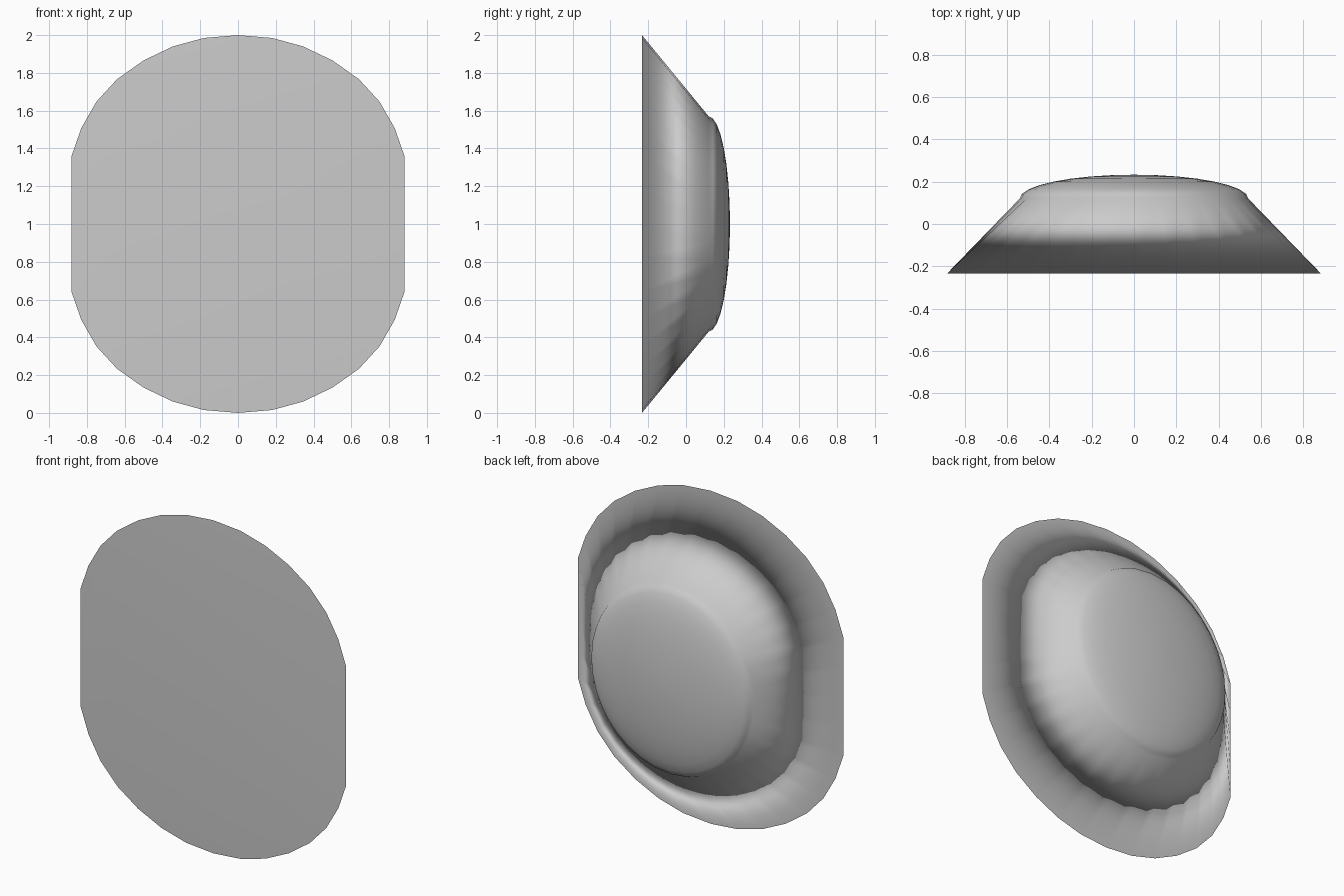
import bpy, bmesh, math
from mathutils import Vector

if "Cube" in bpy.data.objects:
    bpy.data.objects.remove(bpy.data.objects["Cube"])

HALF_DEPTH = 0.233
JOIN_Y, CAP_RX, CAP_RZ = 0.12, 0.54, 0.57
DOME_STEPS = 8

# Quarter outline of the front plate: rounded top, straight sides
quarter = [(0, 1.0), (0.18, 0.985), (0.345, 0.94), (0.5, 0.866), (0.64, 0.767),
           (0.75, 0.647), (0.83, 0.507), (0.882, 0.357), (0.882, 0.175)]
right = quarter + [(0.882, 0)] + [(x, -z) for x, z in reversed(quarter)]
outline = right + [(-x, z) for x, z in reversed(right[1:-1])]
n = len(outline)


def oval_point(x, z):
    # Matching point on the oval edge of the back dome
    x, z = x * 0.612, z * 0.57
    k = math.hypot(x / CAP_RX, z / CAP_RZ)
    return x / k, z / k


def bridge(bm, a, b):
    for i in range(n):
        j = (i + 1) % n
        bm.faces.new((a[i], a[j], b[j], b[i]))


bm = bmesh.new()

# Flat front plate
front = [bm.verts.new((x, -HALF_DEPTH, 1 + z)) for x, z in outline]
bm.faces.new(front)

# Tapered wall, then the rings of the shallow back dome
oval = [oval_point(x, z) for x, z in outline]
previous = front
for step in range(DOME_STEPS):
    a = math.pi / 2 * step / DOME_STEPS
    y = JOIN_Y + (HALF_DEPTH - JOIN_Y) * math.sin(a)
    ring = [bm.verts.new((x * math.cos(a), y, 1 + z * math.cos(a))) for x, z in oval]
    bridge(bm, previous, ring)
    previous = ring
tip = bm.verts.new((0, HALF_DEPTH, 1))
for i in range(n):
    bm.faces.new((previous[i], previous[(i + 1) % n], tip))

bmesh.ops.recalc_face_normals(bm, faces=bm.faces)

# Smooth shading with area-weighted normals, so the front reads as flat
normals = []
for v in bm.verts:
    total = Vector((0, 0, 0))
    for f in v.link_faces:
        total += f.normal * f.calc_area()
    normals.append(total.normalized())
for f in bm.faces:
    f.smooth = True

mesh = bpy.data.meshes.new("domed_button")
bm.to_mesh(mesh)
bm.free()
mesh.normals_split_custom_set_from_vertices(normals)
bpy.context.collection.objects.link(bpy.data.objects.new("domed_button", mesh))
